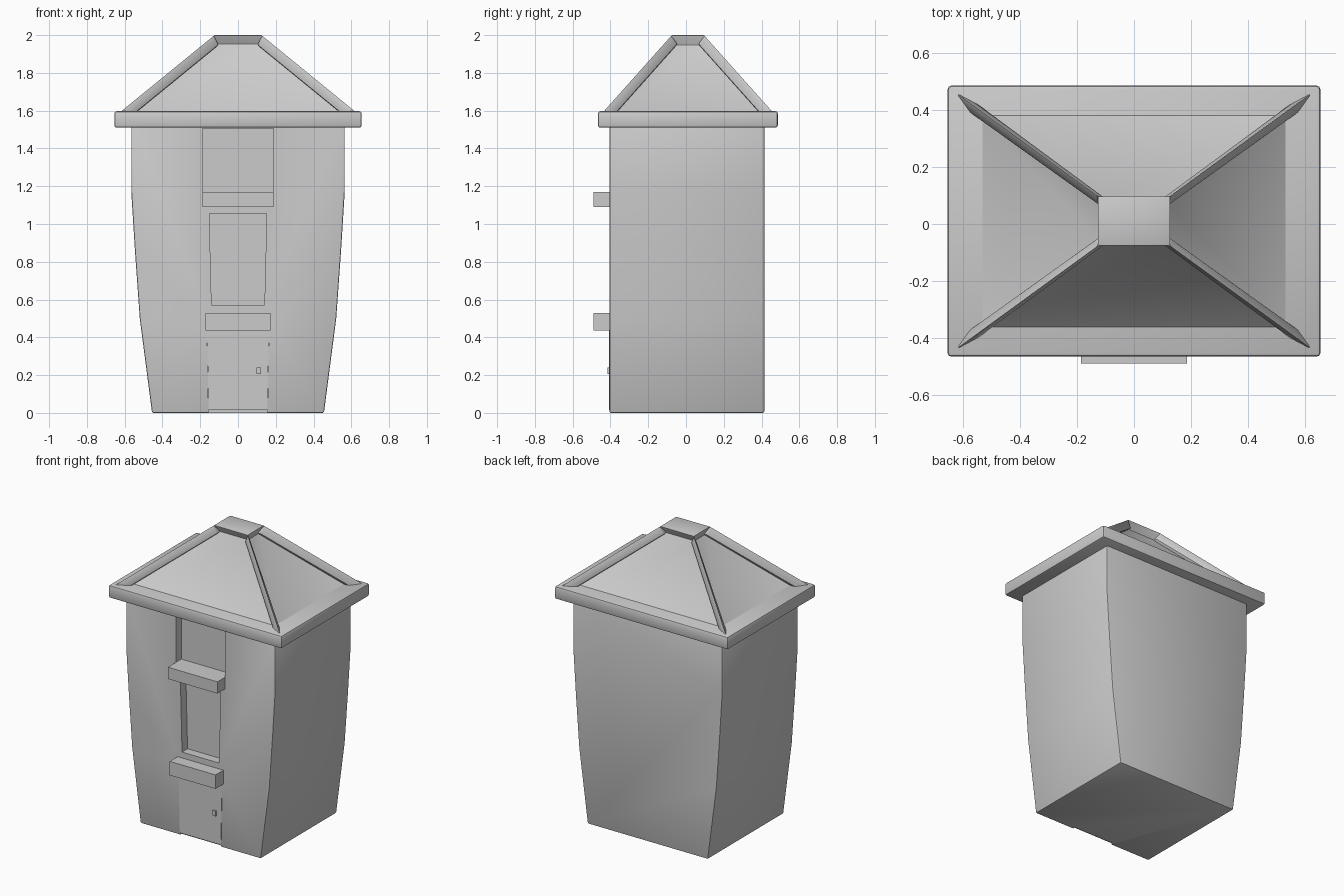
import bpy, bmesh

if "Cube" in bpy.data.objects:
    bpy.data.objects.remove(bpy.data.objects["Cube"])


def finish(bm, name, bevel=0.0):
    bmesh.ops.recalc_face_normals(bm, faces=bm.faces)
    me = bpy.data.meshes.new(name)
    bm.to_mesh(me)
    bm.free()
    ob = bpy.data.objects.new(name, me)
    bpy.context.collection.objects.link(ob)
    if bevel:
        m = ob.modifiers.new("bevel", "BEVEL")
        m.width, m.segments = bevel, 2
        m.limit_method, m.angle_limit = "ANGLE", 0.6
    return ob


def extrude_y(name, pts, y0, y1, bevel=0.0):
    """Front-view outline (x, z) pulled from y0 back to y1."""
    bm = bmesh.new()
    f = bm.faces.new([bm.verts.new((x, y0, z)) for x, z in pts])
    r = bmesh.ops.extrude_face_region(bm, geom=[f])
    vs = [g for g in r["geom"] if isinstance(g, bmesh.types.BMVert)]
    bmesh.ops.translate(bm, verts=vs, vec=(0, y1 - y0, 0))
    return finish(bm, name, bevel)


def trapezoid(name, w0, w1, z0, z1, y0, y1, bevel=0.0):
    return extrude_y(name, [(-w0, z0), (w0, z0), (w1, z1), (-w1, z1)], y0, y1, bevel)


def apply_and_smooth(ob):
    bpy.ops.object.select_all(action="DESELECT")
    ob.select_set(True)
    bpy.context.view_layer.objects.active = ob
    for m in list(ob.modifiers):
        bpy.ops.object.modifier_apply(modifier=m.name)
    bpy.ops.object.shade_smooth_by_angle(angle=0.6)


# Tapered house walls
side = [(0.455, 0), (0.52, 0.5), (0.545, 0.85), (0.565, 1.17), (0.565, 1.55)]
outline = side + [(-x, z) for x, z in reversed(side)]
walls = extrude_y("walls", outline, -0.405, 0.415, 0.008)

# Window and door recesses
cutters = [
    trapezoid("upper_window_cutter", 0.187, 0.187, 1.13, 1.505, -0.6, -0.345),
    trapezoid("lower_window_cutter", 0.14, 0.152, 0.57, 1.055, -0.6, -0.345),
    trapezoid("door_cutter", 0.155, 0.165, -0.05, 0.47, -0.6, -0.385),
]
for c in cutters:
    c.hide_render = True
    m = walls.modifiers.new("cut", "BOOLEAN")
    m.operation, m.solver, m.object = "DIFFERENCE", "EXACT", c
apply_and_smooth(walls)
for c in cutters:
    bpy.data.objects.remove(c)

# Door, handle and the two ledges
trapezoid("door", 0.155, 0.165, 0.015, 0.47, -0.407, -0.37)
knob = trapezoid("door_handle", 0.012, 0.012, 0.205, 0.24, -0.416, -0.4)
knob.location.x = 0.11
trapezoid("upper_ledge", 0.187, 0.187, 1.09, 1.17, -0.49, -0.34)
trapezoid("lower_ledge", 0.173, 0.173, 0.435, 0.53, -0.49, -0.36)

# Eave slab
eave = trapezoid("eave", 0.655, 0.655, 1.51, 1.597, -0.466, 0.486, 0.012)
apply_and_smooth(eave)

# Hipped roof: four sloping panels sunk between the hip ridges and cap
bm = bmesh.new()
rings = []
for hx, hy, z in [(0.645, 0.465, 1.58), (0.13, 0.09, 2.0)]:
    rings.append([bm.verts.new((sx * hx, 0.01 + sy * hy, z))
                  for sx, sy in [(-1, -1), (1, -1), (1, 1), (-1, 1)]])
low, top = rings
bm.faces.new(low[::-1])
bm.faces.new(top)
panels = [bm.faces.new([low[i], low[(i + 1) % 4], top[(i + 1) % 4], top[i]])
          for i in range(4)]
bm.normal_update()
bmesh.ops.inset_individual(bm, faces=panels, thickness=0.014, depth=-0.058)
roof = finish(bm, "roof", 0.008)
apply_and_smooth(roof)
